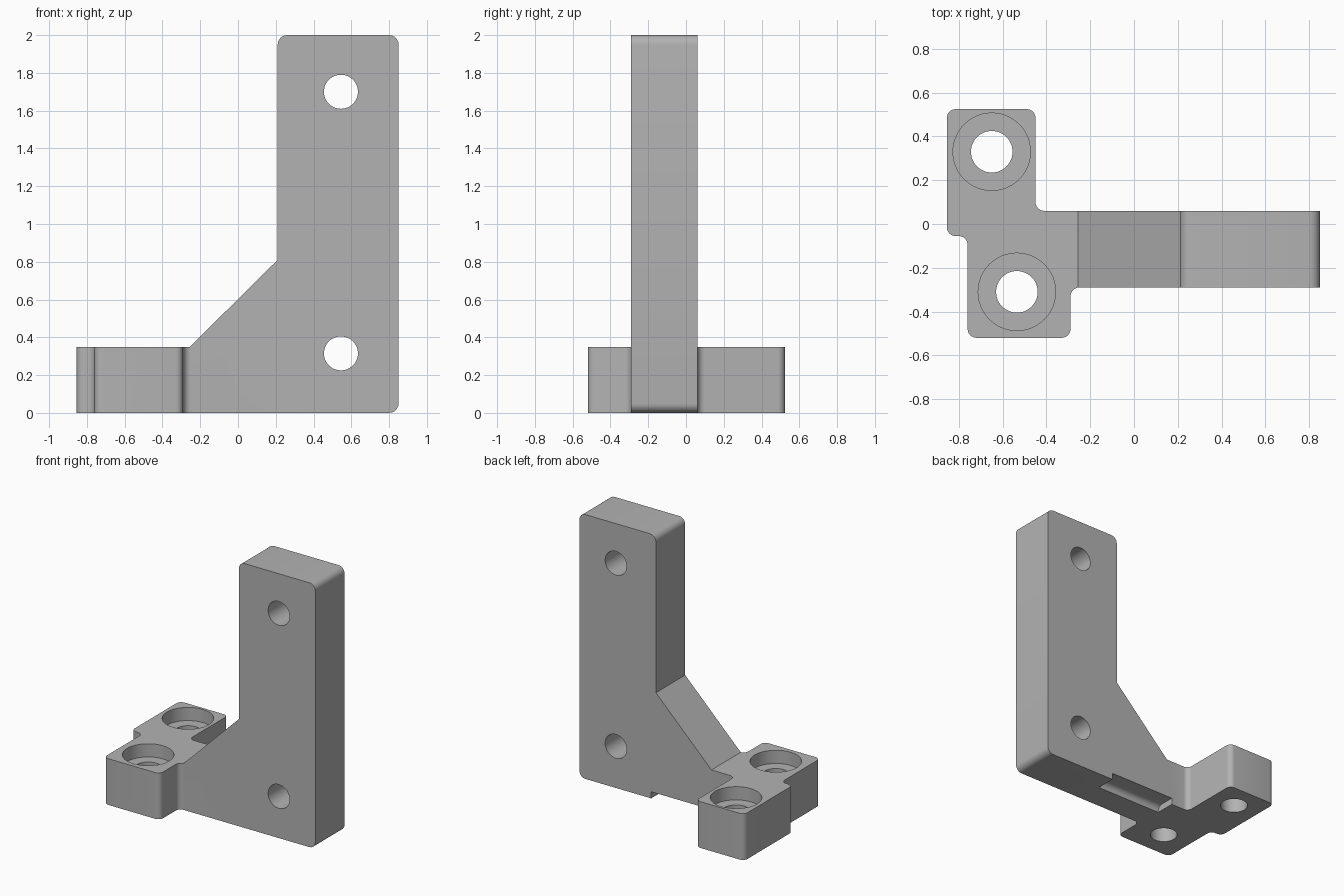
import bpy, bmesh, math
from mathutils import Vector, Matrix

if "Cube" in bpy.data.objects:
    bpy.data.objects.remove(bpy.data.objects["Cube"])

grey = bpy.data.materials.new("plain grey")
grey.diffuse_color = (0.45, 0.45, 0.45, 1)
grey.use_nodes = True
grey.node_tree.nodes["Principled BSDF"].inputs["Base Color"].default_value = grey.diffuse_color


def rounded(points, steps=6):
    """Turn (x, y, radius) corners into an outline with arc fillets."""
    out = []
    for i, (x, y, r) in enumerate(points):
        p = Vector((x, y))
        if not r:
            out.append(p)
            continue
        a = (Vector(points[i - 1][:2]) - p).normalized()
        b = (Vector(points[(i + 1) % len(points)][:2]) - p).normalized()
        half = a.angle(b) / 2
        centre = p + (a + b).normalized() * r / math.sin(half)
        start = p + a * r / math.tan(half) - centre
        end = p + b * r / math.tan(half) - centre
        sweep = math.atan2(start.x * end.y - start.y * end.x, start.dot(end))
        for k in range(steps + 1):
            out.append(centre + Matrix.Rotation(sweep * k / steps, 2) @ start)
    return out


def prism(name, outline, place, low, high):
    """Extrude an outline between two levels; place maps (u, v, level) to xyz."""
    bm = bmesh.new()
    face = bm.faces.new([bm.verts.new(place(p[0], p[1], low)) for p in outline])
    move = Vector(place(0, 0, high)) - Vector(place(0, 0, low))
    new = bmesh.ops.extrude_face_region(bm, geom=[face])["geom"]
    bmesh.ops.translate(bm, vec=move, verts=[g for g in new if isinstance(g, bmesh.types.BMVert)])
    bmesh.ops.recalc_face_normals(bm, faces=bm.faces)
    mesh = bpy.data.meshes.new(name)
    bm.to_mesh(mesh)
    bm.free()
    mesh.materials.append(grey)
    obj = bpy.data.objects.new(name, mesh)
    bpy.context.collection.objects.link(obj)
    return obj


def upward(u, v, w):      # plan outline, extruded along z
    return (u, v, w)


def backward(u, v, w):    # front outline, extruded along y
    return (u, w, v)


def sideways(u, v, w):    # side outline, extruded along x
    return (w, u, v)


def circle(x, y, r, n=48):
    return [(x + r * math.cos(math.tau * k / n), y + r * math.sin(math.tau * k / n)) for k in range(n)]


# Plan shape of the bracket: stepped foot plus the straight arm
plan = rounded([(-.855, .525, .04), (-.855, -.055, .04), (-.76, -.055, .04), (-.76, -.52, .04),
                (-.29, -.52, .04), (-.29, -.29, .04), (.95, -.29, 0), (.95, .06, 0),
                (-.45, .06, .04), (-.45, .525, .04)])
bracket = prism("bracket", plan, upward, 0, 2.1)

# Front shape: low foot, sloped brace and tall upright
front = rounded([(-1, 0, 0), (.85, 0, .05), (.85, 2, .05), (.21, 2, .05),
                 (.21, .81, 0), (-.255, .35, 0), (-1, .35, 0)])
helpers = [(prism("front_shape", front, backward, -1, 1), 'INTERSECT')]

# Cross holes through the upright
for z in (.315, 1.70):
    helpers.append((prism("cross_hole", circle(.545, z, .09), backward, -1, 1), 'DIFFERENCE'))

# Counterbored screw holes through the foot
for x, y in ((-.65, .33), (-.535, -.31)):
    helpers.append((prism("screw_hole", circle(x, y, .095), upward, -1, 1), 'DIFFERENCE'))
    helpers.append((prism("screw_recess", circle(x, y, .177), upward, .25, 1), 'DIFFERENCE'))

# Shallow relief under the arm, open at the back
relief = rounded([(-.09, -.1, 0), (.2, -.1, 0), (.2, .05, 0), (-.09, .05, .04)])
helpers.append((prism("underside_relief", relief, sideways, -.30, .25), 'DIFFERENCE'))

for helper, operation in helpers:
    mod = bracket.modifiers.new(helper.name, 'BOOLEAN')
    mod.operation, mod.solver, mod.object = operation, 'EXACT', helper

# Apply the cuts, then remove the helpers
bpy.context.view_layer.objects.active = bracket
bracket.select_set(True)
for mod in list(bracket.modifiers):
    bpy.ops.object.modifier_apply(modifier=mod.name)
for helper, _ in helpers:
    bpy.data.objects.remove(helper)
bpy.ops.object.shade_smooth_by_angle(angle=math.radians(30))
